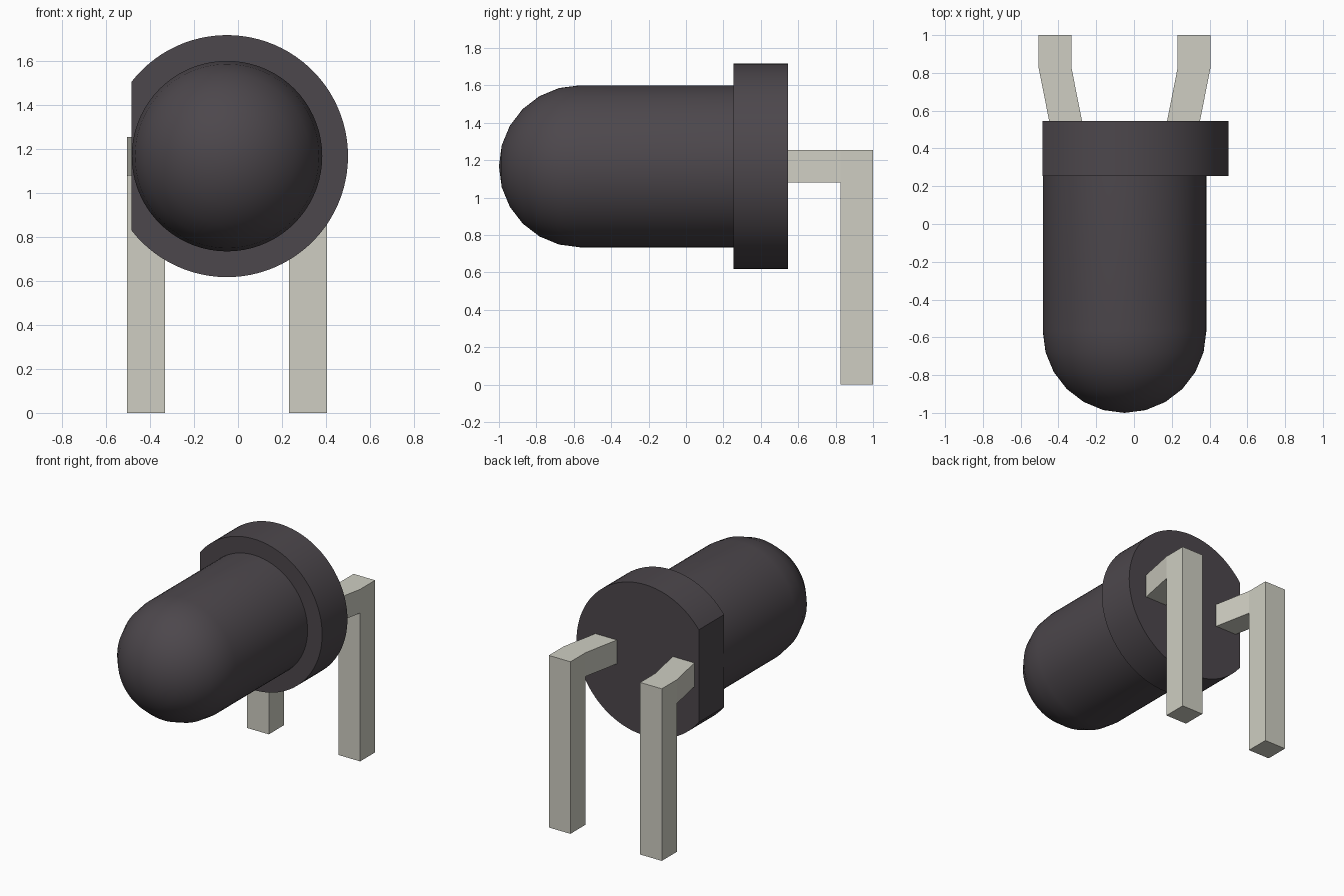
import bpy, bmesh, math
from mathutils import Matrix, Vector

cube = bpy.data.objects.get("Cube")
if cube:
    bpy.data.objects.remove(cube, do_unlink=True)

AXIS_X, AXIS_Z = -0.05, 1.167      # centre line of the round body
BODY_R, FLANGE_R = 0.433, 0.55
FLANGE_FRONT, FLANGE_BACK = 0.254, 0.545
FLAT_X = -0.485                    # flat cut on the flange


def material(name, rgb):
    m = bpy.data.materials.new(name)
    m.use_nodes = True
    m.diffuse_color = (*rgb, 1)
    bsdf = next(n for n in m.node_tree.nodes if n.type == 'BSDF_PRINCIPLED')
    bsdf.inputs["Base Color"].default_value = (*rgb, 1)
    return m


dark = material("dark_plastic", (0.073, 0.063, 0.072))
metal = material("pale_metal", (0.62, 0.615, 0.54))


def finish(name, bm, mat, smooth=False):
    bmesh.ops.recalc_face_normals(bm, faces=bm.faces)
    mesh = bpy.data.meshes.new(name)
    bm.to_mesh(mesh)
    bm.free()
    mesh.materials.append(mat)
    ob = bpy.data.objects.new(name, mesh)
    bpy.context.collection.objects.link(ob)
    if smooth:
        bpy.ops.object.select_all(action='DESELECT')
        ob.select_set(True)
        bpy.context.view_layer.objects.active = ob
        bpy.ops.object.shade_smooth_by_angle(angle=math.radians(30))
    return ob


def extrude(bm, points, offset):
    """Make a closed prism from an outline and an offset vector."""
    face = bm.faces.new([bm.verts.new(p) for p in points])
    new = bmesh.ops.extrude_face_region(bm, geom=[face], use_keep_orig=True)
    verts = [g for g in new["geom"] if isinstance(g, bmesh.types.BMVert)]
    bmesh.ops.translate(bm, verts=verts, vec=offset)


# Domed body: profile spun around the y axis
bm = bmesh.new()
dome_y = -1 + BODY_R
profile = [(BODY_R * math.sin(a), dome_y - BODY_R * math.cos(a))
           for a in (math.radians(15 * i) for i in range(7))]
profile += [(BODY_R, FLANGE_FRONT + 0.01), (0, FLANGE_FRONT + 0.01)]
verts = [bm.verts.new((AXIS_X + r, y, AXIS_Z)) for r, y in profile]
edges = [bm.edges.new(pair) for pair in zip(verts, verts[1:])]
bmesh.ops.spin(bm, geom=verts + edges, cent=(AXIS_X, 0, AXIS_Z), axis=(0, 1, 0),
               angle=math.tau, steps=72, use_merge=False)
bmesh.ops.remove_doubles(bm, verts=bm.verts, dist=1e-4)
finish("domed_body", bm, dark, smooth=True)

# Flange: disc with one flat side
bm = bmesh.new()
cut = math.acos((FLAT_X - AXIS_X) / FLANGE_R)
steps = 72
arc = [-cut + 2 * cut * i / steps for i in range(steps + 1)]
extrude(bm, [(AXIS_X + FLANGE_R * math.cos(a), FLANGE_FRONT, AXIS_Z + FLANGE_R * math.sin(a))
             for a in arc], Vector((0, FLANGE_BACK - FLANGE_FRONT, 0)))
finish("flange", bm, dark, smooth=True)

# Bent leads: the horizontal run splays outward, then the lead drops straight down
W = 0.174
TOP, UNDER, BEND = 1.253, 1.08, 0.827
for name, side in (("left_lead", 1), ("right_lead", -1)):
    bm = bmesh.new()
    outline = [(FLANGE_BACK, TOP), (BEND, TOP), (1, TOP), (1, 0),
               (BEND, 0), (BEND, UNDER), (FLANGE_BACK, UNDER)]
    rows = []
    for dx in (-W / 2, W / 2):
        rows.append([bm.verts.new((AXIS_X + side * (0.312 if y == FLANGE_BACK else 0.368) + dx, y, z))
                     for y, z in outline])
    for i in range(len(outline)):
        j = (i + 1) % len(outline)
        bm.faces.new((rows[0][i], rows[0][j], rows[1][j], rows[1][i]))
    for row in rows:
        bm.faces.new([row[i] for i in (0, 1, 5, 6)])
        bm.faces.new([row[i] for i in (1, 2, 3, 4, 5)])
    finish(name, bm, metal)
